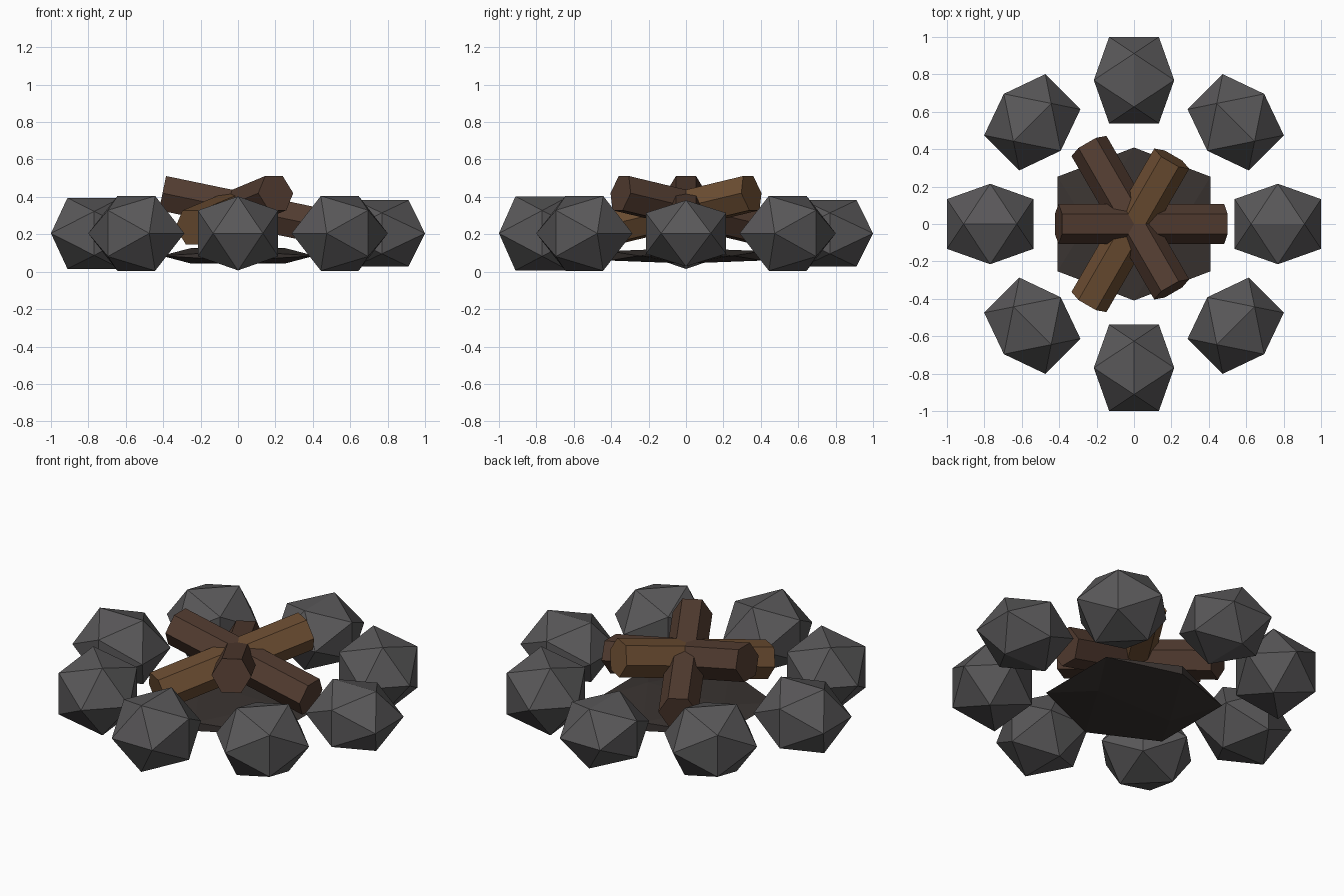
import bpy, math
from mathutils import Matrix, Vector

if "Cube" in bpy.data.objects:
    bpy.data.objects.remove(bpy.data.objects["Cube"])

PHI = (1 + 5 ** 0.5) / 2


def material(name, r, g, b):
    m = bpy.data.materials.new(name)
    m.diffuse_color = (r, g, b, 1)
    m.use_nodes = True
    m.node_tree.nodes["Principled BSDF"].inputs["Base Color"].default_value = m.diffuse_color
    return m


STONE = material("stone", 0.1, 0.097, 0.1)
ASH = material("ash", 0.042, 0.034, 0.031)
BARK = material("dark_wood", 0.085, 0.045, 0.03)
WOOD = material("light_wood", 0.15, 0.075, 0.032)


def make(name, verts, faces, mat, matrix):
    mesh = bpy.data.meshes.new(name)
    mesh.from_pydata(verts, [], faces)
    mesh.materials.append(mat)
    ob = bpy.data.objects.new(name, mesh)
    ob.matrix_world = matrix
    bpy.context.collection.objects.link(ob)
    return ob


def icosahedron(name, size, mat, loc, turn):
    """Icosahedron with edges aligned to its axes; size = half extents."""
    unit = []
    for a in (-1, 1):
        for b in (-1, 1):
            unit += [(a, b / PHI, 0), (0, a, b / PHI), (b / PHI, 0, a)]
    pts = [Vector(u) for u in unit]
    edge = 2 / PHI + 0.01
    near = lambda i, j: (pts[i] - pts[j]).length < edge
    faces = []
    for i in range(12):
        for j in range(i + 1, 12):
            for k in range(j + 1, 12):
                if near(i, j) and near(j, k) and near(i, k):
                    n = (pts[j] - pts[i]).cross(pts[k] - pts[i])
                    faces.append((i, j, k) if n.dot(pts[i]) > 0 else (i, k, j))
    verts = [(p.x * size[0], p.y * size[1], p.z * size[2]) for p in pts]
    return make(name, verts, faces, mat,
                Matrix.Translation(loc) @ Matrix.Rotation(turn, 4, 'Z'))


# Ring of eight stones, with slightly varying heights
heights = [0.177, 0.2, 0.177, 0.2, 0.19, 0.2, 0.198, 0.2]
for i, h in enumerate(heights):
    a = i * math.pi / 4
    icosahedron(f"ring_stone_{i + 1}", (0.231, 0.215, h), STONE,
                (0.769 * math.cos(a), 0.769 * math.sin(a), 0.205), -a)

# Flattened ash bed in the middle
icosahedron("ash_bed", (0.409, 0.409, 0.041), ASH, (0, 0, 0.085), 0)

# Three crossed six-sided logs, each with one raised end
R, HALF = 0.108, 0.452
ring = [(R * math.cos(k * math.pi / 3), R * math.sin(k * math.pi / 3)) for k in range(6)]
log_verts = [(x, y, z) for x in (-HALF, HALF) for y, z in ring]
log_faces = [(k, (k + 1) % 6, (k + 1) % 6 + 6, k + 6) for k in range(6)]
log_faces += [tuple(range(5, -1, -1)), tuple(range(6, 12))]
for i, mat in enumerate((BARK, BARK, WOOD)):
    turn = Matrix.Rotation(i * 2 * math.pi / 3, 4, 'Z')
    make(f"log_{i + 1}", log_verts, log_faces, mat,
         turn @ Matrix.Translation((0.039, 0, 0.328)) @ Matrix.Rotation(0.205, 4, 'Y'))
